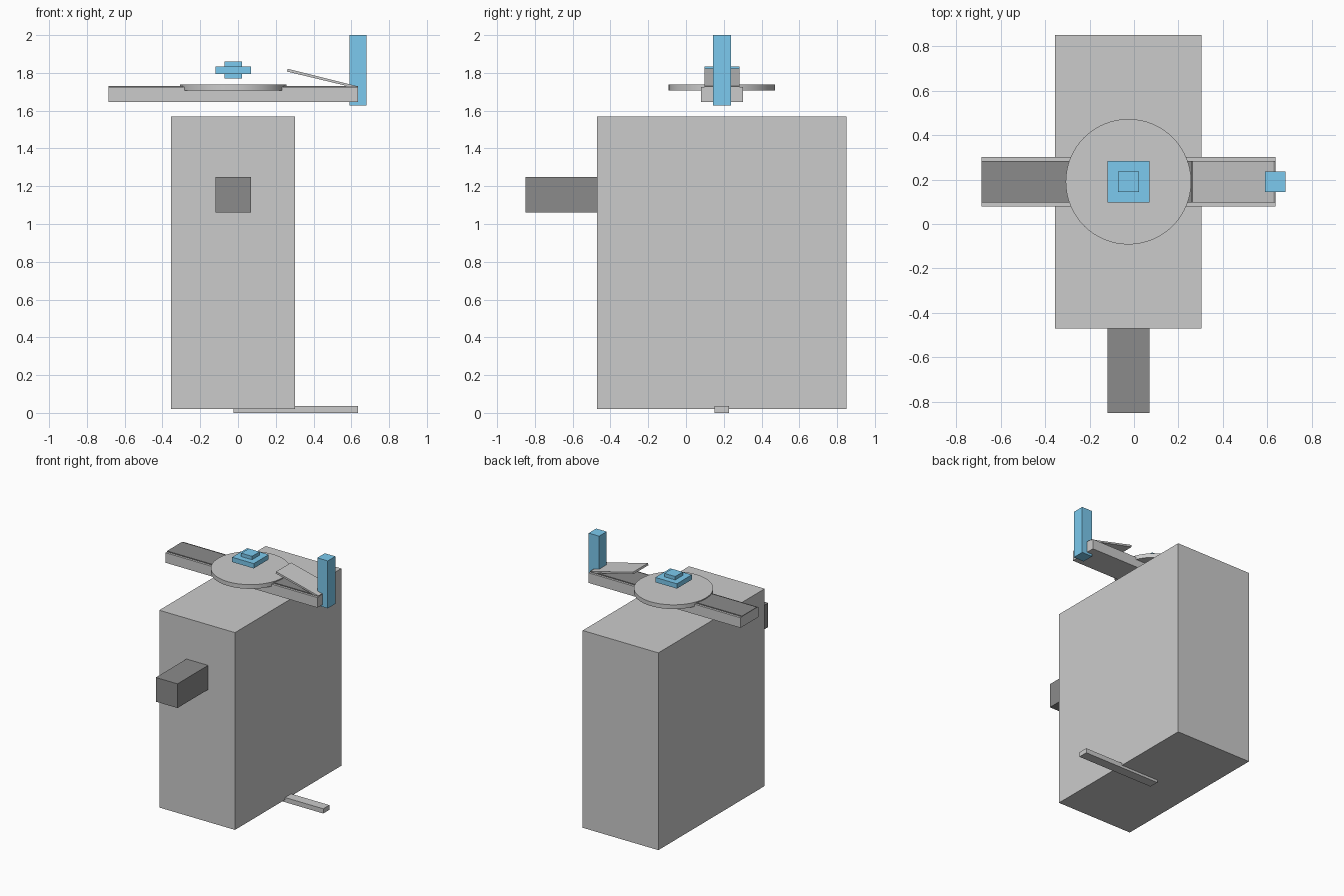
import bpy, bmesh

if "Cube" in bpy.data.objects:
    bpy.data.objects.remove(bpy.data.objects["Cube"])

CX, CY = -0.025, 0.19  # shared axis of the top assembly


def material(name, rgb):
    m = bpy.data.materials.new(name)
    m.diffuse_color = (*rgb, 1)
    m.use_nodes = True
    m.node_tree.nodes["Principled BSDF"].inputs["Base Color"].default_value = m.diffuse_color
    return m


BLUE = material("blue", (0.2, 0.59, 0.86))
DARK = material("dark", (0.26, 0.26, 0.26))


def add_object(name, bm, mat=None):
    bmesh.ops.recalc_face_normals(bm, faces=bm.faces)
    me = bpy.data.meshes.new(name)
    bm.to_mesh(me)
    bm.free()
    ob = bpy.data.objects.new(name, me)
    bpy.context.collection.objects.link(ob)
    if mat:
        me.materials.append(mat)
    return ob


def box(name, x, y, z, mat=None):
    """Box from (min, max) ranges along each axis."""
    bm = bmesh.new()
    bmesh.ops.create_cube(bm, size=1)
    for v in bm.verts:
        v.co = [r[0] if c < 0 else r[1] for c, r in zip(v.co, (x, y, z))]
    return add_object(name, bm, mat)


def around(c, half):
    return (c - half, c + half)


# Cabinet body, front spout and foot bar
box("body", (-0.355, 0.303), (-0.47, 0.85), (0.02, 1.57))
box("front_spout", around(CX, 0.094), (-0.85, -0.47), (1.06, 1.25), DARK)
box("foot_bar", (CX, 0.635), around(CY, 0.038), (0, 0.037))

# Top rail with dark strip
box("top_rail", (-0.685, 0.635), around(CY, 0.111), (1.645, 1.724))
box("rail_strip", (-0.685, 0.635), around(CY, 0.093), (1.724, 1.731), DARK)

# Round plate
bpy.ops.mesh.primitive_cylinder_add(vertices=64, radius=0.282, depth=0.033,
                                    location=(CX, CY, 1.722))
bpy.context.object.name = "round_plate"
bpy.ops.object.shade_smooth_by_angle()

# Tilted flap: side profile extruded across the rail
profile = [(0.635, 1.717), (0.635, 1.729), (0.263, 1.822), (0.259, 1.807)]
bm = bmesh.new()
face = bm.faces.new([bm.verts.new((x, CY - 0.093, z)) for x, z in profile])
ext = bmesh.ops.extrude_face_region(bm, geom=[face])
bmesh.ops.translate(bm, vec=(0, 0.186, 0),
                    verts=[v for v in ext["geom"] if isinstance(v, bmesh.types.BMVert)])
add_object("tilted_flap", bm)

# Blue knob above the plate and upright post at the rail end
box("knob_flange", around(CX, 0.094), around(CY, 0.093), (1.795, 1.833), BLUE)
box("knob_core", around(CX, 0.047), around(CY, 0.047), (1.77, 1.86), BLUE)
box("end_post", (0.589, 0.68), around(CY, 0.047), (1.627, 2.0), BLUE)
